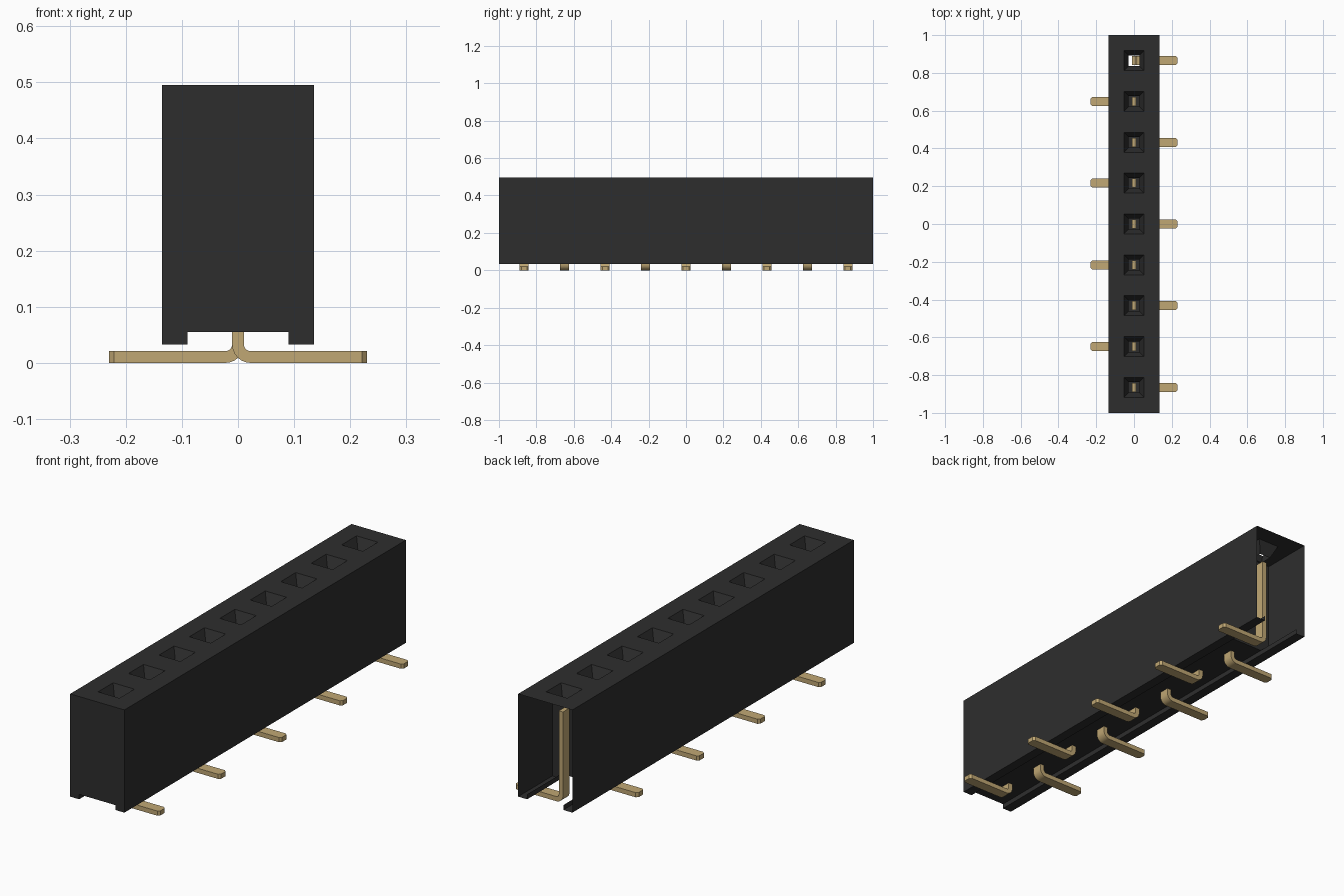
import bpy, bmesh, math

if "Cube" in bpy.data.objects:
    bpy.data.objects.remove(bpy.data.objects["Cube"], do_unlink=True)


def material(name, rgb):
    m = bpy.data.materials.new(name)
    m.use_nodes = True
    m.diffuse_color = (*rgb, 1)
    bsdf = m.node_tree.nodes["Principled BSDF"]
    bsdf.inputs["Base Color"].default_value = (*rgb, 1)
    bsdf.inputs["Roughness"].default_value = 0.6
    return m


BLACK = material("black plastic", (0.027, 0.027, 0.027))
GOLD = material("gold metal", (0.53, 0.39, 0.175))

# Main dimensions
COUNT, PITCH = 9, 0.2163
HALF, TOP, FLOOR, LIP, LIP_IN = 0.135, 0.495, 0.055, 0.033, 0.09
pin_y = [(i - (COUNT - 1) / 2) * PITCH for i in range(COUNT)]
bounds = [-1.0] + [y + PITCH / 2 for y in pin_y[:-1]] + [1.0]
half_profile = [(LIP_IN, FLOOR), (LIP_IN, LIP), (HALF, LIP), (HALF, TOP)]


def finish(bm, name, mat):
    bmesh.ops.remove_doubles(bm, verts=bm.verts, dist=1e-5)
    bmesh.ops.recalc_face_normals(bm, faces=bm.faces)
    mesh = bpy.data.meshes.new(name)
    bm.to_mesh(mesh)
    bm.free()
    mesh.materials.append(mat)
    obj = bpy.data.objects.new(name, mesh)
    bpy.context.collection.objects.link(obj)
    return obj


def face(bm, pts):
    return bm.faces.new([bm.verts.new(p) for p in pts])


def ring(y0, y1, x, z):
    return [(-x, y0, z), (x, y0, z), (x, y1, z), (-x, y1, z)]


def bridge(bm, a, b):
    for i in range(4):
        j = (i + 1) % 4
        face(bm, [a[i], a[j], b[j], b[i]])


def end_wall(bm, y):
    pts = half_profile + [(-x, z) for x, z in reversed(half_profile)]
    face(bm, [(x, y, z) for x, z in pts])


# Housing: thin shell, one cell per contact, open at the back end
bm = bmesh.new()
for i, y in enumerate(pin_y):
    y0, y1 = bounds[i], bounds[i + 1]
    last = i == COUNT - 1
    # Side walls and bottom lips
    for s in (-1, 1):
        for (xa, za), (xb, zb) in zip(half_profile, half_profile[1:]):
            face(bm, [(s * xa, y0, za), (s * xb, y0, zb),
                      (s * xb, y1, zb), (s * xa, y1, za)])
    # Top face with a square funnel leading into the contact hole
    mouth = ring(y - 0.053, y + 0.053, 0.053, TOP)
    throat = ring(y - 0.028, y + 0.028, 0.028, TOP - 0.055)
    bridge(bm, ring(y0, y1, HALF, TOP), mouth)
    bridge(bm, mouth, throat)
    if not last:
        base = ring(y - 0.028, y + 0.028, 0.028, FLOOR + 0.01)
        bridge(bm, throat, base)
        face(bm, base)
        face(bm, ring(y0, y1, LIP_IN, FLOOR))
end_wall(bm, -1.0)
finish(bm, "housing", BLACK)

# Partition seen through the open back end
bm = bmesh.new()
end_wall(bm, bounds[-2])
finish(bm, "back_partition", BLACK)


# Contacts: bent strips with feet alternating to either side
def arc(cx, cz, r, a0, a1, n=7):
    angles = [math.radians(a0 + (a1 - a0) * k / (n - 1)) for k in range(n)]
    return [(cx + r * math.cos(a), cz + r * math.sin(a)) for a in angles]


def contact(name, y, side):
    t, w, tip, r = 0.021, 0.024, 0.23, 0.012
    cx, cz = t / 2 + r, t + r
    profile = [(-t / 2, 0.41)]
    profile += arc(cx, cz, r + t, 180, 270)
    profile += [(tip, 0), (tip, t)]
    profile += arc(cx, cz, r, 270, 180)
    profile += [(t / 2, 0.41)]
    bm = bmesh.new()
    f = face(bm, [(side * x, y - w, z) for x, z in profile])
    ext = bmesh.ops.extrude_face_region(bm, geom=[f])
    moved = [v for v in ext["geom"] if isinstance(v, bmesh.types.BMVert)]
    bmesh.ops.translate(bm, verts=moved, vec=(0, 2 * w, 0))
    # Chamfer the upright corners of the foot tip
    corners = [e for e in bm.edges
               if all(abs(abs(v.co.x) - tip) < 1e-4 for v in e.verts)
               and abs(e.verts[0].co.z - e.verts[1].co.z) > 0.01]
    bmesh.ops.bevel(bm, geom=corners, offset=0.009, segments=1,
                    affect='EDGES')
    obj = finish(bm, name, GOLD)
    for p in obj.data.polygons:
        p.use_smooth = True
    obj.data.set_sharp_from_angle(angle=math.radians(30))


for i, y in enumerate(pin_y):
    contact(f"contact_{i + 1}", y, 1 if i % 2 == 0 else -1)
